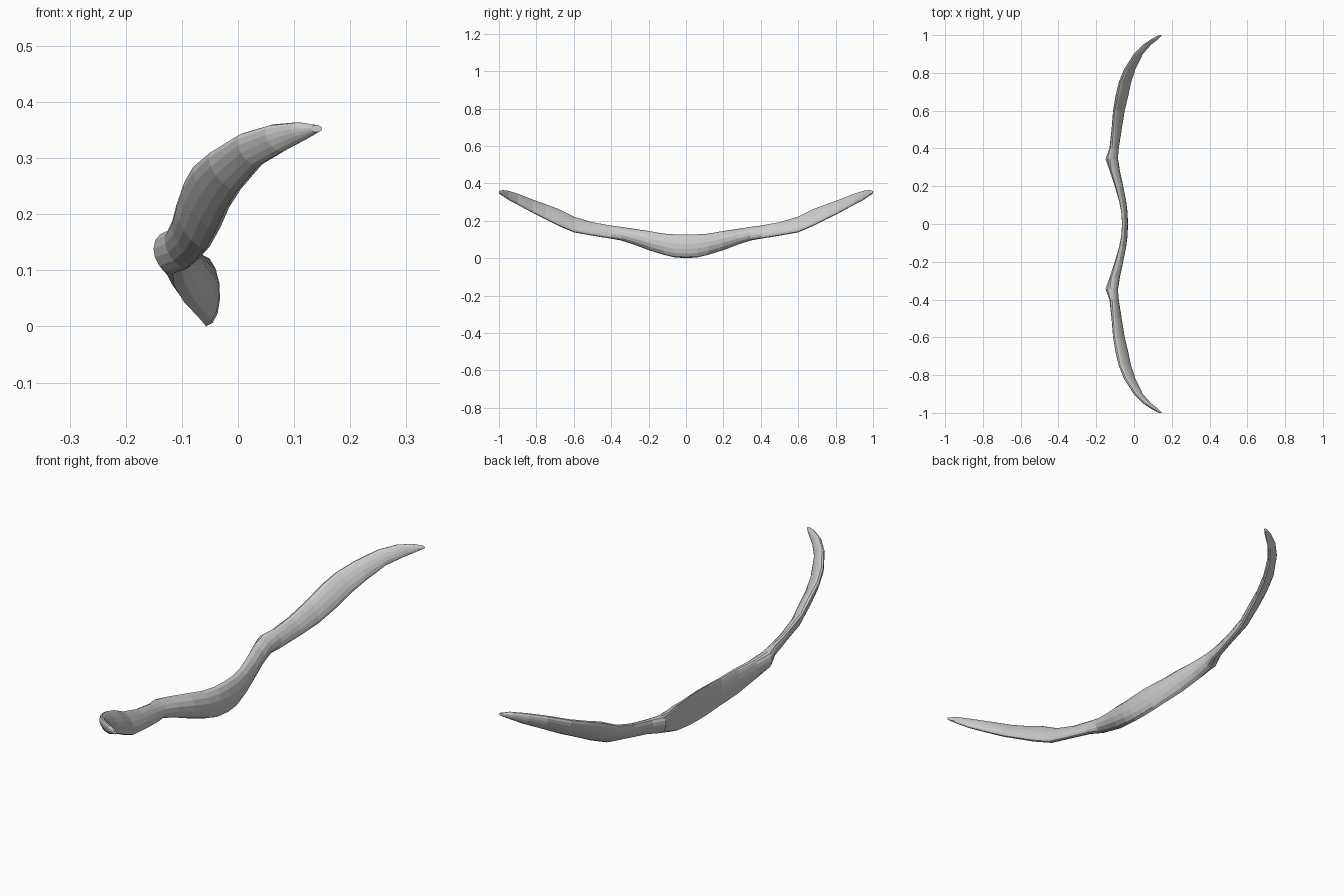
import bpy, bmesh, math

# Cross-section stations along one half:
# (y, x_left, x_mid, x_right, z_low, z_high, lean of the section towards -x at its top)
STATIONS = [
    (0.00, -0.062, -0.060, -0.032, 0.000, 0.127, 0.003),
    (0.06, -0.066, -0.063, -0.034, 0.004, 0.127, 0.003),
    (0.12, -0.078, -0.074, -0.041, 0.018, 0.131, 0.002),
    (0.20, -0.102, -0.096, -0.056, 0.043, 0.145, 0.000),
    (0.28, -0.128, -0.117, -0.074, 0.073, 0.157, 0.003),
    (0.345, -0.150, -0.122, -0.085, 0.094, 0.167, 0.006),
    (0.40, -0.128, -0.104, -0.084, 0.104, 0.174, 0.012),
    (0.50, -0.112, -0.092, -0.072, 0.120, 0.192, 0.018),
    (0.60, -0.102, -0.080, -0.058, 0.138, 0.222, 0.022),
    (0.68, -0.088, -0.063, -0.040, 0.172, 0.262, 0.024),
    (0.75, -0.070, -0.048, -0.026, 0.208, 0.288, 0.025),
    (0.82, -0.045, -0.022, 0.000, 0.242, 0.313, 0.020),
    (0.90, 0.002, 0.023, 0.044, 0.286, 0.345, 0.012),
    (0.95, 0.050, 0.070, 0.090, 0.312, 0.360, 0.008),
    (0.98, 0.094, 0.111, 0.130, 0.332, 0.364, 0.003),
    (1.00, 0.130, 0.139, 0.150, 0.346, 0.359, 0.000),
]
SIDES = 14


def section(bm, y, xl, xm, xr, z0, z1, lean):
    ring = []
    for i in range(SIDES):
        a = 2 * math.pi * i / SIDES + math.pi / 2
        c, s = math.cos(a), math.sin(a)
        half = (xr - xm) if c > 0 else (xm - xl)
        ring.append(bm.verts.new((xm + half * c - lean * s, y,
                                  (z0 + z1) / 2 + (z1 - z0) / 2 * s)))
    return ring


# Half of the curved bar, flat-backed in the middle and round towards the tip
bm = bmesh.new()
rings = [section(bm, *st) for st in STATIONS]
for a, b in zip(rings, rings[1:]):
    for i in range(SIDES):
        j = (i + 1) % SIDES
        bm.faces.new((a[i], a[j], b[j], b[i]))
bm.faces.new(rings[-1])

# Mirror to the other half and weld the middle
geom = bm.verts[:] + bm.edges[:] + bm.faces[:]
bmesh.ops.mirror(bm, geom=geom, axis='Y', merge_dist=0.0005)
bmesh.ops.remove_doubles(bm, verts=bm.verts[:], dist=0.0005)
bmesh.ops.recalc_face_normals(bm, faces=bm.faces[:])

mesh = bpy.data.meshes.new("curved_bar")
bm.to_mesh(mesh)
bm.free()
bar = bpy.data.objects.new("curved_bar", mesh)
bpy.context.collection.objects.link(bar)
